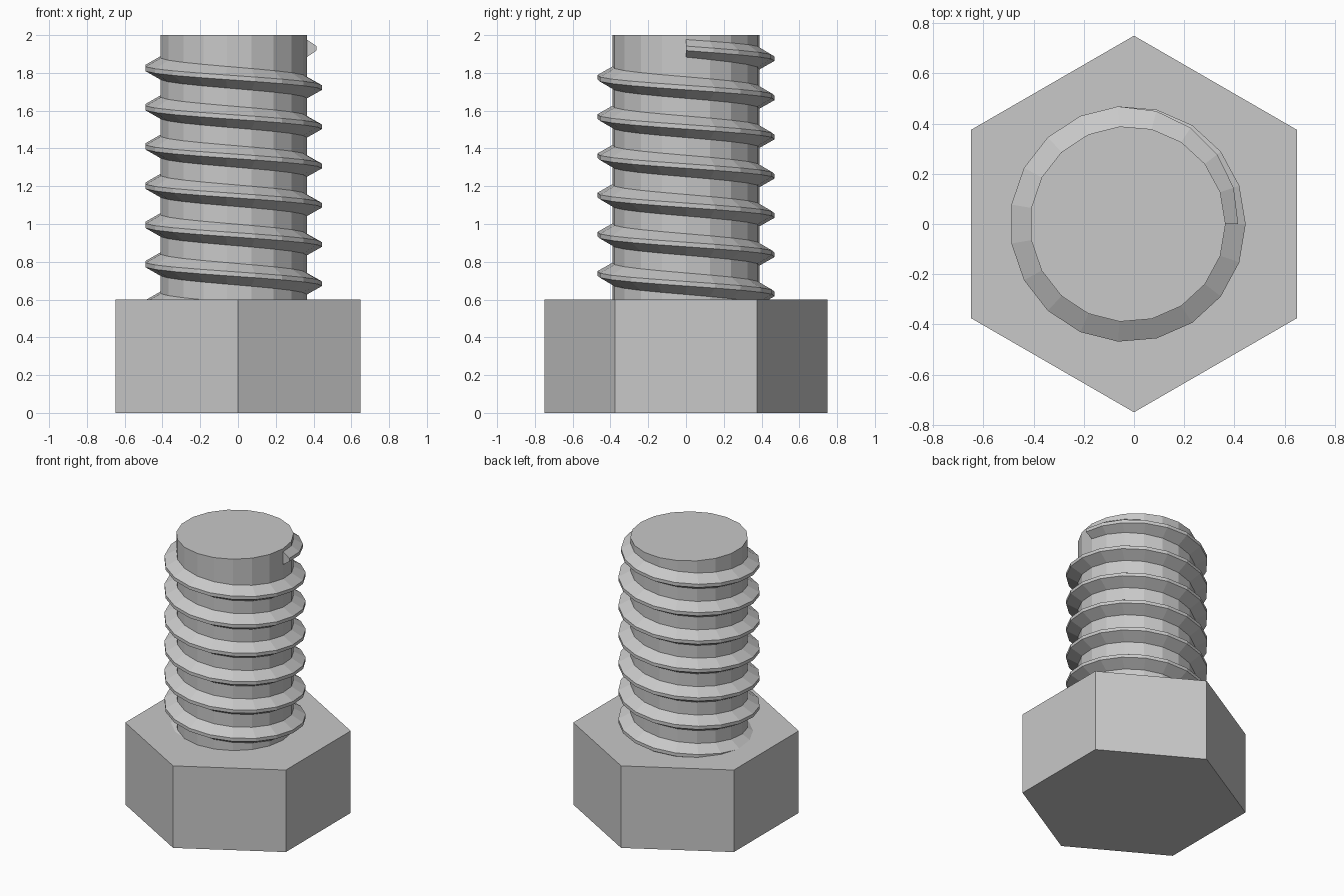
import bpy
import bmesh
from math import cos, sin, pi, radians

if "Cube" in bpy.data.objects:
    bpy.data.objects.remove(bpy.data.objects["Cube"], do_unlink=True)

SIDES = 19          # facets around the shank
AXIS_X = -0.025     # shank sits slightly off the head's centre
CORE_R, CREST_R = 0.39, 0.47
PITCH, TURNS = 0.2077, 7
END_Z = 1.93        # crest height where the thread runs out

steel = bpy.data.materials.new("plain grey steel")
steel.use_nodes = True
steel.diffuse_color = (0.58, 0.58, 0.58, 1)
steel.node_tree.nodes["Principled BSDF"].inputs["Base Color"].default_value = steel.diffuse_color


def add_object(name, bm):
    bmesh.ops.recalc_face_normals(bm, faces=bm.faces)
    mesh = bpy.data.meshes.new(name)
    bm.to_mesh(mesh)
    bm.free()
    mesh.materials.append(steel)
    obj = bpy.data.objects.new(name, mesh)
    bpy.context.collection.objects.link(obj)
    return obj


def prism(name, sides, radius, bottom, top, x=0, turn=0):
    """Upright flat-sided column."""
    bm = bmesh.new()
    ring = [bm.verts.new((x + radius * cos(turn + 2 * pi * i / sides),
                          radius * sin(turn + 2 * pi * i / sides), bottom))
            for i in range(sides)]
    base = bm.faces.new(ring)
    moved = bmesh.ops.extrude_face_region(bm, geom=[base], use_keep_orig=True)
    verts = [g for g in moved["geom"] if isinstance(g, bmesh.types.BMVert)]
    bmesh.ops.translate(bm, verts=verts, vec=(0, 0, top - bottom))
    return add_object(name, bm)


# Hexagonal head and threadless core
prism("hex_head", 6, 0.75, 0, 0.6, turn=radians(90))
prism("shank_core", SIDES, CORE_R, 0.5, 2, x=AXIS_X)

# Helical thread: a trapezoid swept downwards, tapering at its upper end
bm = bmesh.new()
sections = []
for i in range(SIDES * TURNS + 1):
    angle = 2 * pi * i / SIDES
    z = END_Z - PITCH * i / SIDES
    grow = min(i / 5, 1)
    crest = CREST_R - 0.03 * (1 - grow)
    root_half = 0.05 + 0.01 * grow
    profile = [(CORE_R - 0.005, -root_half), (crest, -0.012),
               (crest, 0.012), (CORE_R - 0.005, root_half)]
    sections.append([bm.verts.new((AXIS_X + r * cos(angle), r * sin(angle), z + h))
                     for r, h in profile])
for a, b in zip(sections, sections[1:]):
    for j in range(4):
        k = (j + 1) % 4
        bm.faces.new((a[j], a[k], b[k], b[j]))
bm.faces.new(sections[0])
bm.faces.new(sections[-1])
add_object("screw_thread", bm)
